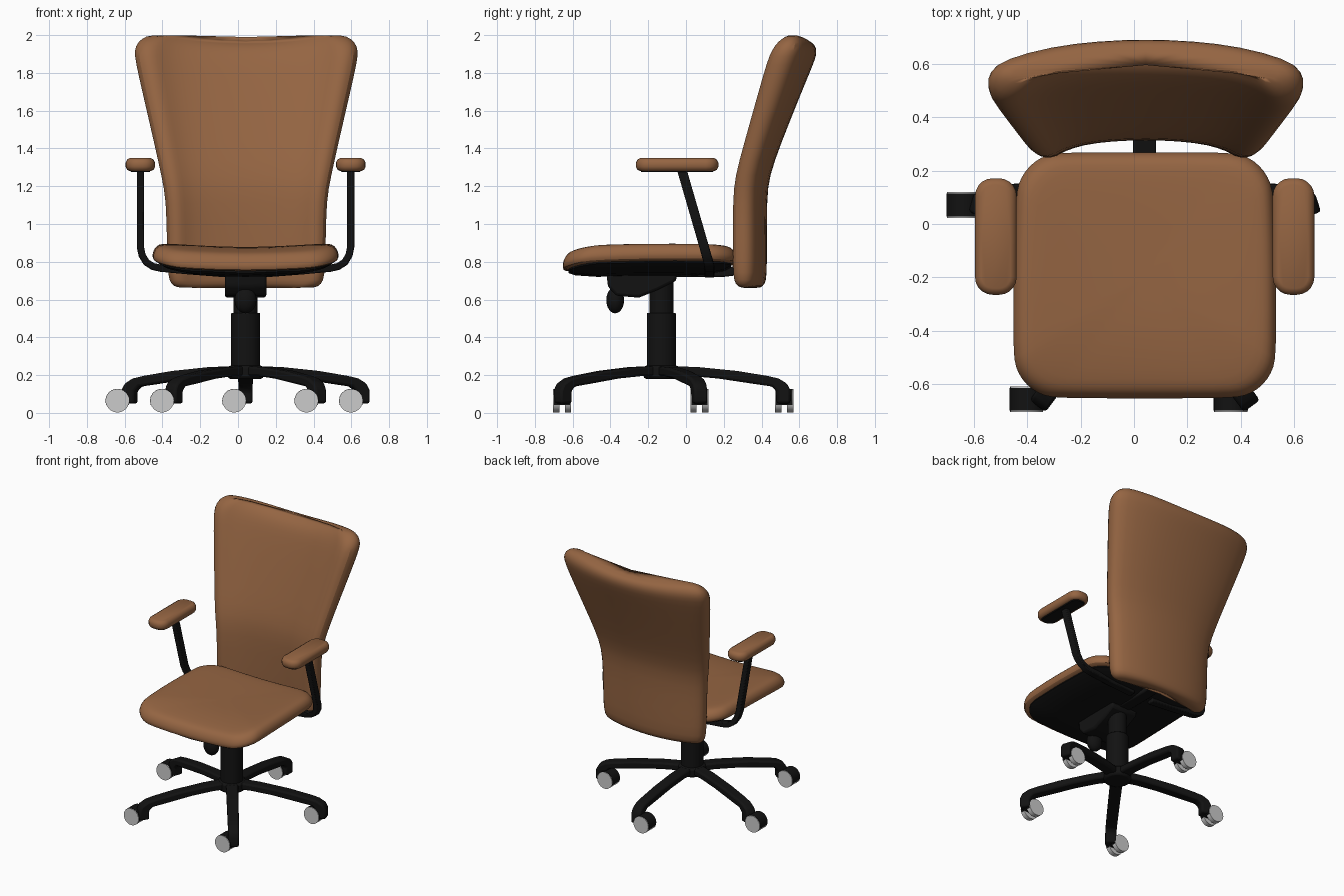
import bpy, bmesh, math
from mathutils import Vector

if "Cube" in bpy.data.objects:
    bpy.data.objects.remove(bpy.data.objects["Cube"])

CX, CY = 0.04, -0.13          # symmetry plane and column position


def material(name, rgb):
    m = bpy.data.materials.new(name)
    m.diffuse_color = (*rgb, 1)
    m.use_nodes = True
    m.node_tree.nodes["Principled BSDF"].inputs["Base Color"].default_value = m.diffuse_color
    return m


LEATHER = material("brown_leather", (0.30, 0.13, 0.055))
BLACK = material("black_plastic", (0.006, 0.006, 0.006))


def finish(name, bm, mat=None, angle=40, bevel=0, subsurf=0):
    bmesh.ops.recalc_face_normals(bm, faces=bm.faces)
    me = bpy.data.meshes.new(name)
    bm.to_mesh(me)
    bm.free()
    ob = bpy.data.objects.new(name, me)
    bpy.context.collection.objects.link(ob)
    if mat:
        me.materials.append(mat)
    if bevel:
        b = ob.modifiers.new("bevel", 'BEVEL')
        b.width, b.segments, b.limit_method = bevel, 2, 'ANGLE'
    if subsurf:
        s = ob.modifiers.new("subsurf", 'SUBSURF')
        s.levels = s.render_levels = subsurf
    bpy.ops.object.select_all(action='DESELECT')
    ob.select_set(True)
    bpy.context.view_layer.objects.active = ob
    bpy.ops.object.shade_smooth_by_angle(angle=math.radians(angle))
    return ob


def loft(name, rings, mat=None, **kw):
    """Skin a list of equal-length point rings and cap both ends."""
    bm = bmesh.new()
    vr = [[bm.verts.new(p) for p in r] for r in rings]
    n = len(vr[0])
    for a, b in zip(vr, vr[1:]):
        for i in range(n):
            bm.faces.new((a[i], a[(i + 1) % n], b[(i + 1) % n], b[i]))
    bm.faces.new(vr[0][::-1])
    bm.faces.new(vr[-1])
    return finish(name, bm, mat, **kw)


def prism(name, pts, place, lo, hi, mat=None, **kw):
    """Extrude a 2D profile between lo and hi; place(a, b, w) gives 3D."""
    return loft(name, [[place(a, b, w) for a, b in pts] for w in (lo, hi)], mat, **kw)


def cylinder(name, centre, r, depth, mat=None, axis='Z', seg=32, **kw):
    def place(a, b, w):
        c = Vector(centre)
        return c + (Vector((a, b, w)) if axis == 'Z' else Vector((a, w, b)))
    pts = [(r * math.cos(t * math.tau / seg), r * math.sin(t * math.tau / seg)) for t in range(seg)]
    return prism(name, pts, place, -depth / 2, depth / 2, mat, **kw)


def round_rect(hx, hy, r, n=5):
    pts = []
    for q, (sx, sy) in enumerate(((1, 1), (-1, 1), (-1, -1), (1, -1))):
        for i in range(n + 1):
            t = (q + i / n) * math.pi / 2
            pts.append((sx * (hx - r) + r * math.cos(t), sy * (hy - r) + r * math.sin(t)))
        # midpoint of the straight side keeps the curved top smooth
        pts.append(((0, hy), (-hx, 0), (0, -hy), (hx, 0))[q])
    return pts


# Seat cushion and under-seat shell share one dished outline
SEAT = round_rect(0.495, 0.463, 0.17)


def seat_ring(s, z):
    ring = []
    for x, y in SEAT:
        x, y = x * s * (1 - 0.03 * max(0, y / 0.463)), y * s - 0.192
        front = max(0, (-0.3 - y) / 0.36)
        ring.append((CX + x, y, z + 0.035 * (x / 0.495) ** 2 - 0.035 * front ** 2))
    return ring


loft("seat_cushion", [seat_ring(s, z) for s, z in (
    (0.7, 0.775), (0.94, 0.772), (0.99, 0.782), (1.0, 0.81), (0.975, 0.842),
    (0.93, 0.864), (0.86, 0.872), (0.65, 0.876), (0.4, 0.878), (0.15, 0.878))],
    LEATHER, subsurf=1)
loft("seat_shell", [seat_ring(s, z) for s, z in (
    (0.2, 0.725), (0.6, 0.728), (0.85, 0.75), (0.93, 0.768), (0.93, 0.785))], BLACK)

# Backrest: curved cross-section with side bolsters, lofted upwards
HALF = [(0, .07), (.3, .065), (.55, .052), (.72, .028), (.80, .006), (.88, 0), (.96, .015),
        (1, .055), (.985, .095), (.9, .128), (.6, .165), (.3, .18), (0, .185)]
SECTION = HALF + [(-u, v) for u, v in HALF[-2:0:-1]]


def back_ring(z, hw, y0, d, k):
    ring = []
    t = min(1, max(0, (z - 1.75) / 0.25))
    for u, v in SECTION:
        mid = 0.128 - 0.07 * u * u
        ring.append((CX + 0.004 + u * hw, y0 + d * (mid + (v - mid) * k),
                     z - 0.04 * t * (1 - min(1, (u / 0.8) ** 2))))
    return ring


loft("backrest", [back_ring(*a) for a in (
    (.662, .34, .245, 1, .15), (.664, .37, .245, 1, .45), (.68, .40, .245, 1, .8),
    (.72, .42, .245, 1, 1), (.9, .424, .245, 1, 1), (1.13, .428, .245, 1, 1),
    (1.25, .452, .256, 1.0, 1), (1.42, .49, .302, 1.08, 1), (1.69, .553, .377, 1.26, 1),
    (1.86, .592, .425, 1.35, 1), (1.92, .598, .447, 1.34, .97), (1.965, .58, .465, 1.3, .82),
    (1.995, .535, .48, 1.25, .5), (2.003, .49, .485, 1.25, .15))], LEATHER, subsurf=1)


# Bar joining seat mechanism to backrest
def side_place(y, z, x):
    return (CX + x, y, z)


prism("back_support_bar", [(-.2, .72), (.2, .72), (.36, .74), (.36, .80), (.2, .765), (-.2, .765)],
      side_place, -.043, .043, BLACK, bevel=.008)

# Tilt mechanism and knob
prism("tilt_mechanism", [(-.42, .75), (-.415, .67), (-.37, .62), (-.25, .61), (-.15, .65),
                         (-.05, .70), (-.05, .75)], side_place, -.11, .11, BLACK, bevel=.015)
bm = bmesh.new()
bmesh.ops.create_uvsphere(bm, u_segments=20, v_segments=12, radius=1)
bmesh.ops.scale(bm, vec=(.058, .047, .07), verts=bm.verts)
bmesh.ops.translate(bm, vec=(CX, -.375, .597), verts=bm.verts)
finish("tilt_knob", bm, BLACK)

# Gas column and hub
cylinder("column_sleeve", (CX, CY, .365), .077, .33, BLACK, bevel=.006)
cylinder("column_piston", (CX, CY, .63), .064, .24, BLACK)
cylinder("base_hub", (CX, CY, .215), .095, .07, BLACK, bevel=.015)

# Five curved legs, each with a twin-wheel caster trailing towards -x
LEG = [(.0, .25), (.2, .242), (.4, .222), (.56, .196), (.62, .182), (.665, .155), (.682, .12),
       (.682, .05), (.61, .05), (.61, .115), (.585, .14), (.5, .152), (.3, .182), (.15, .195), (0, .195)]
HOOD = [(.064 * math.cos(math.radians(a)), .064 * math.sin(math.radians(a)))
        for a in range(-20, 201, 20)]
for i in range(5):
    a = math.radians(90 + 72 * i)
    d, side = Vector((math.cos(a), math.sin(a), 0)), Vector((-math.sin(a), math.cos(a), 0))

    def leg_place(r, z, w):
        return Vector((CX, CY, z)) + d * r + side * w * (1 - 0.2 * r)
    prism(f"base_leg_{i + 1}", LEG, leg_place, -.043, .043, BLACK, bevel=.012)
    c = Vector((CX, CY, .064)) + d * .65 + Vector((-.06, 0, 0))
    prism(f"caster_hood_{i + 1}", HOOD, lambda x, z, w: c + Vector((x, w, z)), -.043, .043, BLACK)
    for s, tag in ((-1, "front"), (1, "rear")):
        cylinder(f"caster_wheel_{tag}_{i + 1}", c + Vector((0, s * .031, 0)), .062, .034, axis='Y', seg=24)

# Armrests: bent flat post swept from under the seat, with a padded top
PATH = [(.557, 1.285), (.557, 1.05), (.557, .88), (.548, .835), (.525, .797), (.49, .775),
        (.45, .766), (.3, .752), (.08, .735)]


def ribbon(path, half):
    left, right = [], []
    for i, p in enumerate(path):
        a, b = Vector(path[max(i - 1, 0)]), Vector(path[min(i + 1, len(path) - 1)])
        t = (b - a).normalized()
        left.append((p[0] - t.y * half, p[1] + t.x * half))
        right.append((p[0] + t.y * half, p[1] - t.x * half))
    return left + right[::-1]


for s, tag in ((-1, "left"), (1, "right")):
    def arm_place(x, z, w):
        return (CX + s * x, .125 - .29 * max(0, z - .78) + w, z)
    prism(f"arm_post_{tag}", ribbon(PATH, .019), arm_place, -.026, .026, BLACK, bevel=.006)

    def pad_ring(inset, z):
        return [(CX + s * .557 + x, -.047 + y, z)
                for x, y in round_rect(.078 - inset, .218 - inset, .066 - inset)]
    loft(f"arm_pad_{tag}", [pad_ring(*q) for q in (
        (.022, 1.28), (.008, 1.287), (0, 1.303), (0, 1.325), (.008, 1.341), (.024, 1.35))], LEATHER)
    loft(f"arm_pad_plate_{tag}", [pad_ring(*q) for q in ((.03, 1.274), (.024, 1.282))], BLACK)
